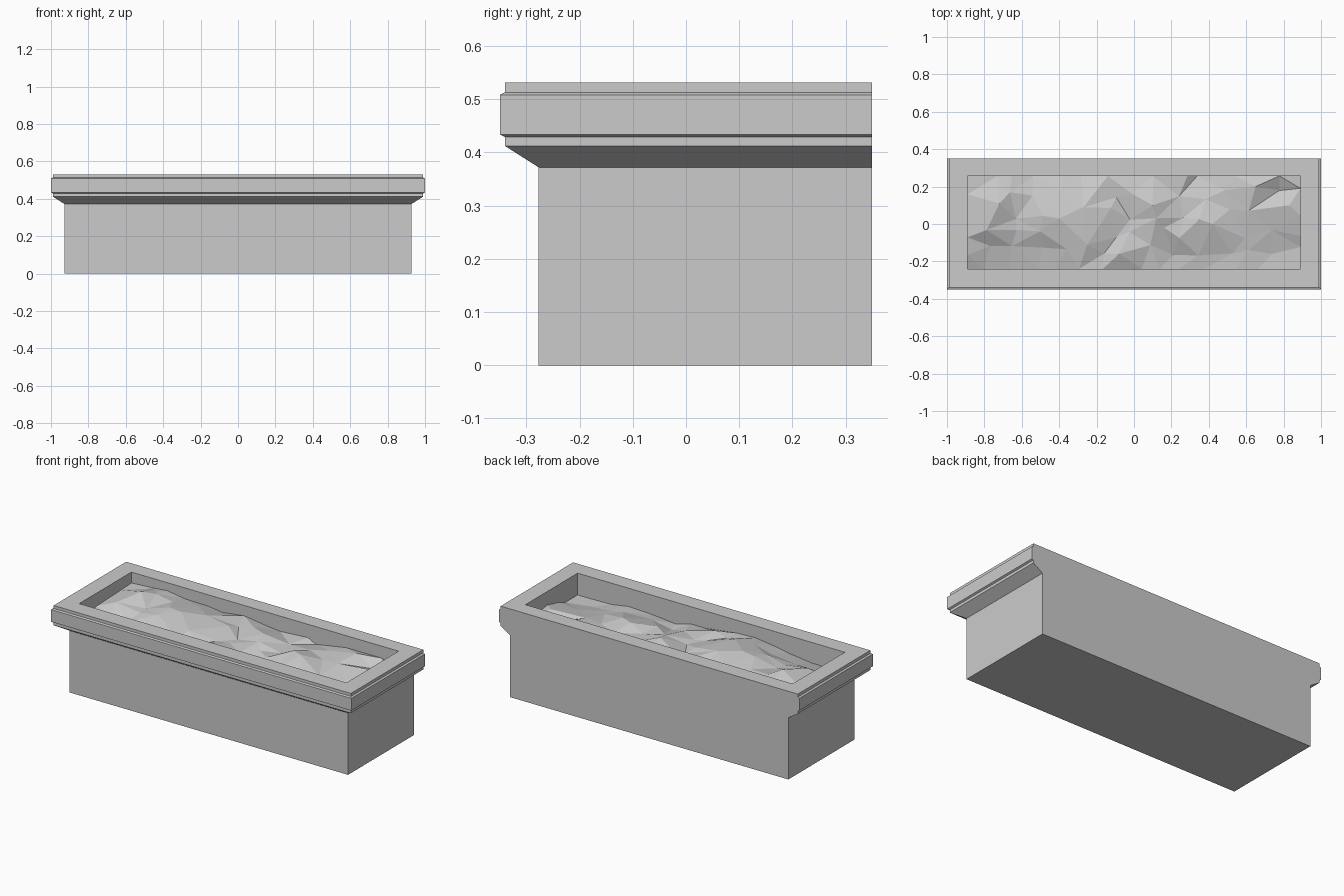
import bpy, bmesh, random
from mathutils import Vector
from mathutils.geometry import delaunay_2d_cdt

if "Cube" in bpy.data.objects:
    bpy.data.objects.remove(bpy.data.objects["Cube"])

stone = bpy.data.materials.new("pale grey stone")
stone.use_nodes = True
colour = (0.6, 0.6, 0.6, 1)
stone.diffuse_color = colour
stone.node_tree.nodes["Principled BSDF"].inputs["Base Color"].default_value = colour

BACK = 0.35
OPENING = (-0.89, 0.89, -0.24, 0.257)


def make_object(name, bm):
    mesh = bpy.data.meshes.new(name)
    bm.to_mesh(mesh)
    bm.free()
    mesh.materials.append(stone)
    obj = bpy.data.objects.new(name, mesh)
    bpy.context.collection.objects.link(obj)
    return obj


def ring(bm, x0, x1, y0, y1, z):
    corners = ((x0, y0), (x1, y0), (x1, y1), (x0, y1))
    return [bm.verts.new((x, y, z)) for x, y in corners]


def bridge(bm, a, b):
    for i in range(4):
        j = (i + 1) % 4
        bm.faces.new((a[i], a[j], b[j], b[i]))


# Trough: moulded profile on front and ends, flat back, recessed top
profile = [(0, 0), (0, 0.372), (0.063, 0.412), (0.063, 0.429), (0.073, 0.434),
           (0.073, 0.508), (0.063, 0.513), (0.063, 0.531)]
bm = bmesh.new()
rings = [ring(bm, -0.927 - o, 0.927 + o, -0.277 - o, BACK, z) for o, z in profile]
rings += [ring(bm, *OPENING, z) for z in (0.531, 0.385)]
for lower, upper in zip(rings, rings[1:]):
    bridge(bm, lower, upper)
bm.faces.new(reversed(rings[0]))
bm.faces.new(rings[-1])
make_object("planter_trough", bm)

# Soil: uneven faceted ground with a ridge descending from back left
ridge = [Vector(p) for p in ((-0.72, 0.11, 0.515), (-0.4, 0.03, 0.51), (-0.25, -0.11, 0.49),
                             (-0.08, -0.16, 0.475), (-0.27, 0.09, 0.5), (0.1, 0.1, 0.485),
                             (0.42, 0.0, 0.48), (0.65, 0.2, 0.475), (0.83, 0.1, 0.46))]
random.seed(7)
x0, x1, y0, y1 = OPENING
COLS, ROWS = 14, 5


def soil_height(x, y):
    near = min(ridge, key=lambda p: (p.x - x) ** 2 + (p.y - y) ** 2)
    distance = ((near.x - x) ** 2 + (near.y - y) ** 2) ** 0.5
    front_drop = 0.06 * max(0, near.y - y)
    return max(0.4, near.z - 0.2 * distance - front_drop + random.uniform(-0.02, 0.015))


points = [p.copy() for p in ridge]
for i in range(COLS + 1):
    for j in range(ROWS + 1):
        x = x0 + (x1 - x0) * i / COLS
        y = y0 + (y1 - y0) * j / ROWS
        if 0 < i < COLS:
            x += random.uniform(-0.045, 0.045)
        if 0 < j < ROWS:
            y += random.uniform(-0.035, 0.035)
        if all((p.x - x) ** 2 + (p.y - y) ** 2 > 0.005 for p in ridge):
            points.append(Vector((x, y, soil_height(x, y))))

flat, _, faces, sources, _, _ = delaunay_2d_cdt([p.xy for p in points], [], [], 0, 1e-5)
bm = bmesh.new()
verts = [bm.verts.new((v.x, v.y, points[s[0]].z)) for v, s in zip(flat, sources)]
for face in faces:
    bm.faces.new([verts[i] for i in face])
bmesh.ops.recalc_face_normals(bm, faces=bm.faces)
if sum(f.normal.z for f in bm.faces) < 0:
    bmesh.ops.reverse_faces(bm, faces=bm.faces)
make_object("soil", bm)
